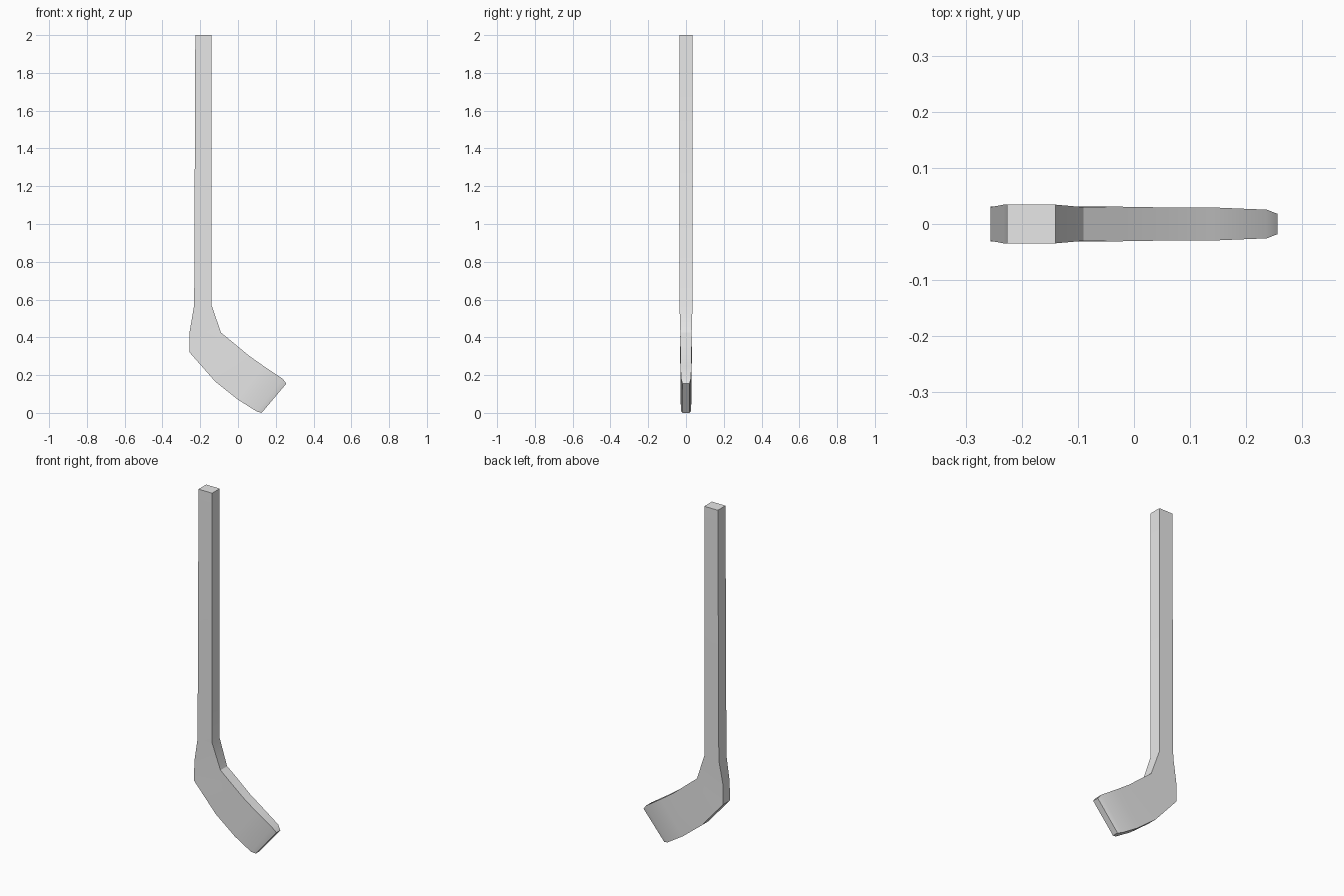
import bpy, bmesh

cube = bpy.data.objects.get("Cube")
if cube:
    bpy.data.objects.remove(cube, do_unlink=True)

grey = bpy.data.materials.new("light_grey")
grey.use_nodes = True
colour = (0.8, 0.8, 0.8, 1)
grey.diffuse_color = colour
grey.node_tree.nodes["Principled BSDF"].inputs["Base Color"].default_value = colour

# Cross-sections from grip to toe: outer edge x, z, inner edge x, z, half thickness
sections = [
    (-0.226, 2.0, -0.14, 2.0, 0.0345),
    (-0.232, 0.57, -0.14, 0.57, 0.0345),
    (-0.256, 0.43, -0.09, 0.425, 0.03),
    (-0.256, 0.32, -0.035, 0.38, 0.031),
    (-0.12, 0.165, 0.055, 0.305, 0.0295),
    (0.0, 0.07, 0.14, 0.245, 0.0295),
    (0.10, 0.007, 0.237, 0.18, 0.0255),
    (0.125, 0.0, 0.256, 0.155, 0.018),
]

# Loft the stick through its four-sided sections
bm = bmesh.new()
rings = []
for ox, oz, ix, iz, h in sections:
    corners = [(ox, -h, oz), (ix, -h, iz), (ix, h, iz), (ox, h, oz)]
    rings.append([bm.verts.new(c) for c in corners])
for a, b in zip(rings, rings[1:]):
    for i in range(4):
        j = (i + 1) % 4
        bm.faces.new((a[i], a[j], b[j], b[i]))
bm.faces.new(rings[0])
bm.faces.new(rings[-1])
bmesh.ops.recalc_face_normals(bm, faces=bm.faces)

mesh = bpy.data.meshes.new("hockey_stick")
bm.to_mesh(mesh)
bm.free()
mesh.materials.append(grey)
stick = bpy.data.objects.new("hockey_stick", mesh)
bpy.context.collection.objects.link(stick)

# Smooth the gentle bends and keep the long edges sharp
bpy.context.view_layer.objects.active = stick
stick.select_set(True)
bpy.ops.object.shade_smooth_by_angle(angle=0.52)
